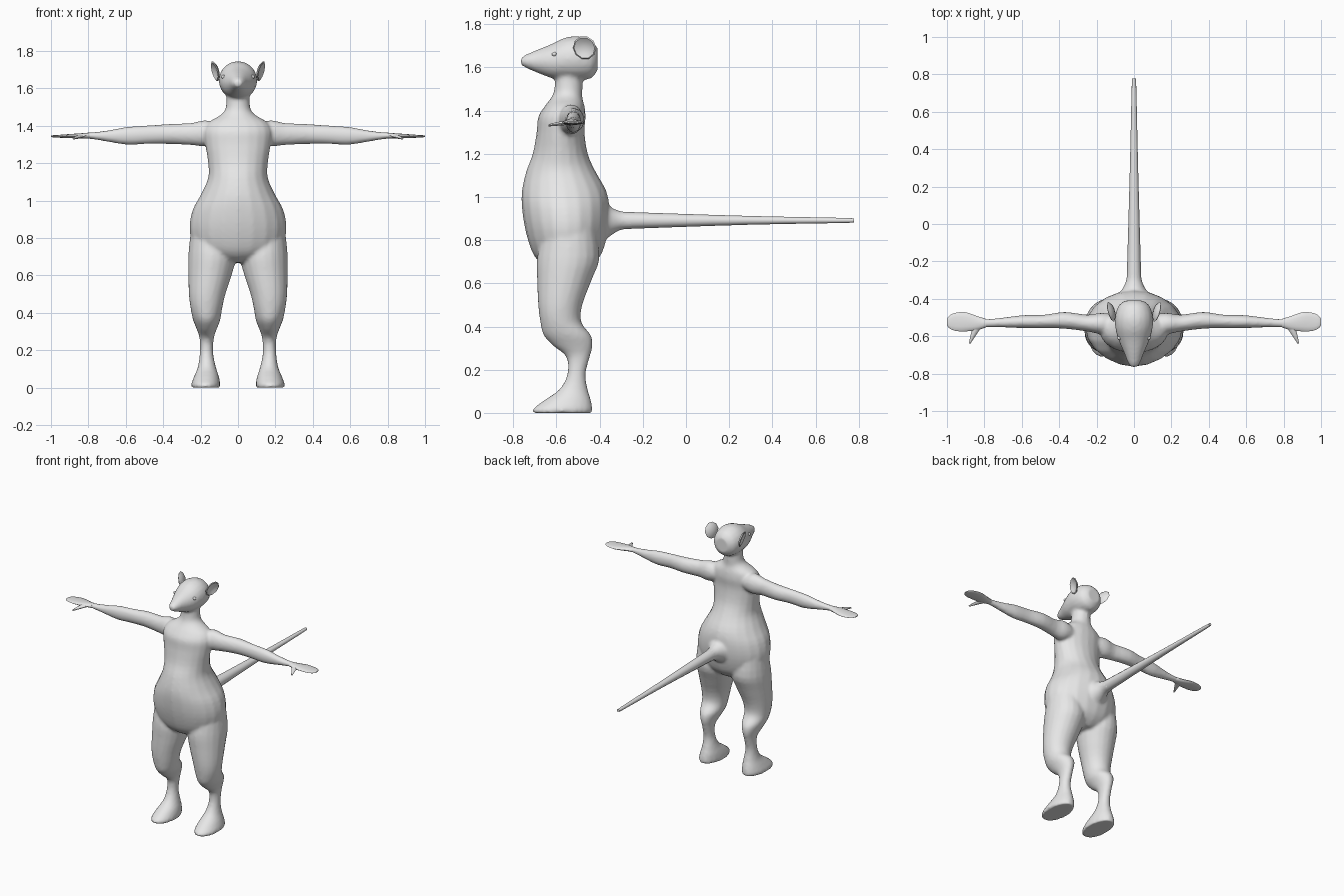
import bpy, bmesh, math
from mathutils import Vector

skin = bpy.data.materials.new("light grey")
skin.diffuse_color = (0.8, 0.8, 0.8, 1)


def spline(rings, steps):
    """Catmull-Rom interpolation between cross-sections."""
    rows = [Vector(r) for r in rings]
    out = []
    for i in range(len(rows) - 1):
        p0, p1, p2 = rows[max(i - 1, 0)], rows[i], rows[i + 1]
        p3 = rows[min(i + 2, len(rows) - 1)]
        for s in range(steps):
            t = s / steps
            out.append(0.5 * (2 * p1 + (p2 - p0) * t + (2 * p0 - 5 * p1 + 4 * p2 - p3) * t * t
                              + (3 * p1 - p0 - 3 * p2 + p3) * t ** 3))
    return out + [rows[-1]]


def loft(bm, axis, rings, sides=20, steps=3, flip=1):
    """Elliptical rings (position, a min, a max, b min, b max) along an axis."""
    loops = []
    for pos, a0, a1, b0, b1 in spline(rings, steps):
        loop = []
        for k in range(sides):
            ang = 2 * math.pi * k / sides
            a = (a0 + a1) / 2 + (a1 - a0) / 2 * math.cos(ang)
            b = (b0 + b1) / 2 + (b1 - b0) / 2 * math.sin(ang)
            co = {"x": (pos, a, b), "y": (a, pos, b), "z": (a, b, pos)}[axis]
            loop.append(bm.verts.new((co[0] * flip, co[1], co[2])))
        loops.append(loop)
    for l0, l1 in zip(loops, loops[1:]):
        for k in range(sides):
            n = (k + 1) % sides
            bm.faces.new((l0[k], l0[n], l1[n], l1[k]))
    bm.faces.new(loops[0][::-1])
    bm.faces.new(loops[-1])


def finish(name, bm, angle=40):
    bmesh.ops.recalc_face_normals(bm, faces=bm.faces)
    me = bpy.data.meshes.new(name)
    bm.to_mesh(me)
    bm.free()
    me.materials.append(skin)
    ob = bpy.data.objects.new(name, me)
    bpy.context.collection.objects.link(ob)
    bpy.ops.object.select_all(action="DESELECT")
    ob.select_set(True)
    bpy.context.view_layer.objects.active = ob
    bpy.ops.object.shade_smooth_by_angle(angle=math.radians(angle))
    return ob


# Cross-section tables: position, then extents on the other two axes
torso = [(0.67, -0.08, 0.08, -0.63, -0.46), (0.70, -0.17, 0.17, -0.68, -0.42),
         (0.75, -0.235, 0.235, -0.715, -0.385), (0.85, -0.26, 0.26, -0.745, -0.36),
         (0.95, -0.243, 0.243, -0.76, -0.355), (1.03, -0.20, 0.20, -0.76, -0.37),
         (1.12, -0.16, 0.16, -0.74, -0.42), (1.20, -0.16, 0.16, -0.71, -0.455),
         (1.30, -0.175, 0.175, -0.692, -0.47), (1.37, -0.18, 0.18, -0.685, -0.465),
         (1.42, -0.155, 0.155, -0.655, -0.47), (1.46, -0.09, 0.09, -0.625, -0.48),
         (1.50, -0.065, 0.065, -0.61, -0.48), (1.60, -0.06, 0.06, -0.605, -0.48)]
leg = [(0.86, 0.05, 0.25, -0.66, -0.42), (0.72, 0.01, 0.265, -0.69, -0.40),
       (0.62, 0.028, 0.266, -0.69, -0.435), (0.50, 0.067, 0.263, -0.685, -0.48),
       (0.42, 0.085, 0.253, -0.675, -0.485), (0.36, 0.095, 0.24, -0.66, -0.44),
       (0.31, 0.115, 0.22, -0.615, -0.432), (0.26, 0.13, 0.205, -0.555, -0.445),
       (0.18, 0.132, 0.205, -0.55, -0.465), (0.11, 0.118, 0.215, -0.585, -0.455),
       (0.06, 0.102, 0.235, -0.655, -0.44), (0.02, 0.095, 0.25, -0.708, -0.433),
       (0.0, 0.096, 0.249, -0.71, -0.434)]
arm = [(0.08, -0.59, -0.49, 1.32, 1.40), (0.17, -0.59, -0.475, 1.29, 1.43),
       (0.25, -0.575, -0.485, 1.297, 1.415), (0.37, -0.56, -0.47, 1.302, 1.41),
       (0.48, -0.557, -0.485, 1.303, 1.402), (0.59, -0.557, -0.487, 1.298, 1.395),
       (0.70, -0.553, -0.50, 1.315, 1.375), (0.79, -0.552, -0.508, 1.33, 1.365),
       (0.83, -0.56, -0.50, 1.333, 1.362)]
head = [(-0.765, -0.018, 0.018, 1.612, 1.645), (-0.74, -0.034, 0.034, 1.598, 1.66),
        (-0.69, -0.053, 0.053, 1.576, 1.682), (-0.62, -0.083, 0.083, 1.55, 1.71),
        (-0.56, -0.099, 0.099, 1.543, 1.738), (-0.50, -0.102, 0.102, 1.54, 1.745),
        (-0.44, -0.085, 0.085, 1.55, 1.725), (-0.41, -0.05, 0.05, 1.585, 1.69)]
tail_root = [(-0.50, -0.12, 0.12, 0.76, 1.05), (-0.40, -0.10, 0.10, 0.785, 1.0),
             (-0.35, -0.064, 0.064, 0.82, 0.955), (-0.30, -0.042, 0.042, 0.848, 0.934),
             (-0.24, -0.038, 0.038, 0.852, 0.929)]
tail = [(-0.32, -0.04, 0.04, 0.85, 0.933), (-0.20, -0.036, 0.036, 0.855, 0.928),
        (0.30, -0.022, 0.022, 0.872, 0.912), (0.74, -0.012, 0.012, 0.88, 0.903),
        (0.76, -0.008, 0.008, 0.884, 0.899)]
hand = [(0.79, -0.552, -0.508, 1.332, 1.364), (0.84, -0.568, -0.492, 1.332, 1.36),
        (0.90, -0.574, -0.472, 1.334, 1.356), (0.95, -0.572, -0.474, 1.336, 1.352),
        (0.985, -0.56, -0.488, 1.338, 1.35), (1.0, -0.54, -0.508, 1.341, 1.347)]
thumb = [(-0.53, 0.80, 0.86, 1.335, 1.358), (-0.57, 0.828, 0.868, 1.332, 1.352),
         (-0.61, 0.855, 0.877, 1.329, 1.344), (-0.638, 0.873, 0.883, 1.327, 1.336)]

# Body: torso, head, limbs and tail root fused into one skin
bm = bmesh.new()
loft(bm, "z", torso)
loft(bm, "y", head)
loft(bm, "y", tail_root)
for side in (1, -1):
    loft(bm, "z", leg, flip=side)
    loft(bm, "x", arm, flip=side)
body = finish("body", bm, 60)
fuse = body.modifiers.new("fuse", "REMESH")
fuse.mode = "VOXEL"
fuse.voxel_size = 0.01
fuse.use_smooth_shade = True
relax = body.modifiers.new("relax", "SMOOTH")
relax.factor = 0.5
relax.iterations = 5

# Tail
bm = bmesh.new()
loft(bm, "y", tail, sides=12)
finish("tail", bm)

for side, word in ((1, "left"), (-1, "right")):
    # Flat mitten hand with a thumb
    bm = bmesh.new()
    loft(bm, "x", hand, sides=12, flip=side)
    loft(bm, "y", thumb, sides=8, steps=2, flip=side)
    finish(word + "_hand", bm, 50)

    # Cupped ear: a rounded dish leaning outwards
    bm = bmesh.new()
    centre = Vector((0.117, -0.468, 1.693))
    across = Vector((0.28, 0.96, 0.0)).normalized()
    up = Vector((0.25, -0.07, 0.97)).normalized()
    out = across.cross(up).normalized()
    dish = [(0.0, -0.012), (0.038, -0.006), (0.056, 0.006), (0.05, 0.010), (0.03, 0.0), (0.0, -0.004)]
    loops = []
    for r, h in dish:
        n = 10 if r else 1
        loops.append([])
        for k in range(n):
            t = 2 * math.pi * k / n
            p = centre + across * r * math.cos(t) + up * r * math.sin(t) + out * h
            loops[-1].append(bm.verts.new((p.x * side, p.y, p.z)))
    for l0, l1 in zip(loops, loops[1:]):
        for k in range(10):
            m = (k + 1) % 10
            quad = [l0[k % len(l0)], l0[m % len(l0)], l1[m % len(l1)], l1[k % len(l1)]]
            bm.faces.new(list(dict.fromkeys(quad)))
    finish(word + "_ear", bm)

    # Small eye bead
    bm = bmesh.new()
    bmesh.ops.create_uvsphere(bm, u_segments=10, v_segments=6, radius=0.011)
    bmesh.ops.translate(bm, verts=bm.verts, vec=(side * 0.078, -0.61, 1.662))
    finish(word + "_eye", bm)
